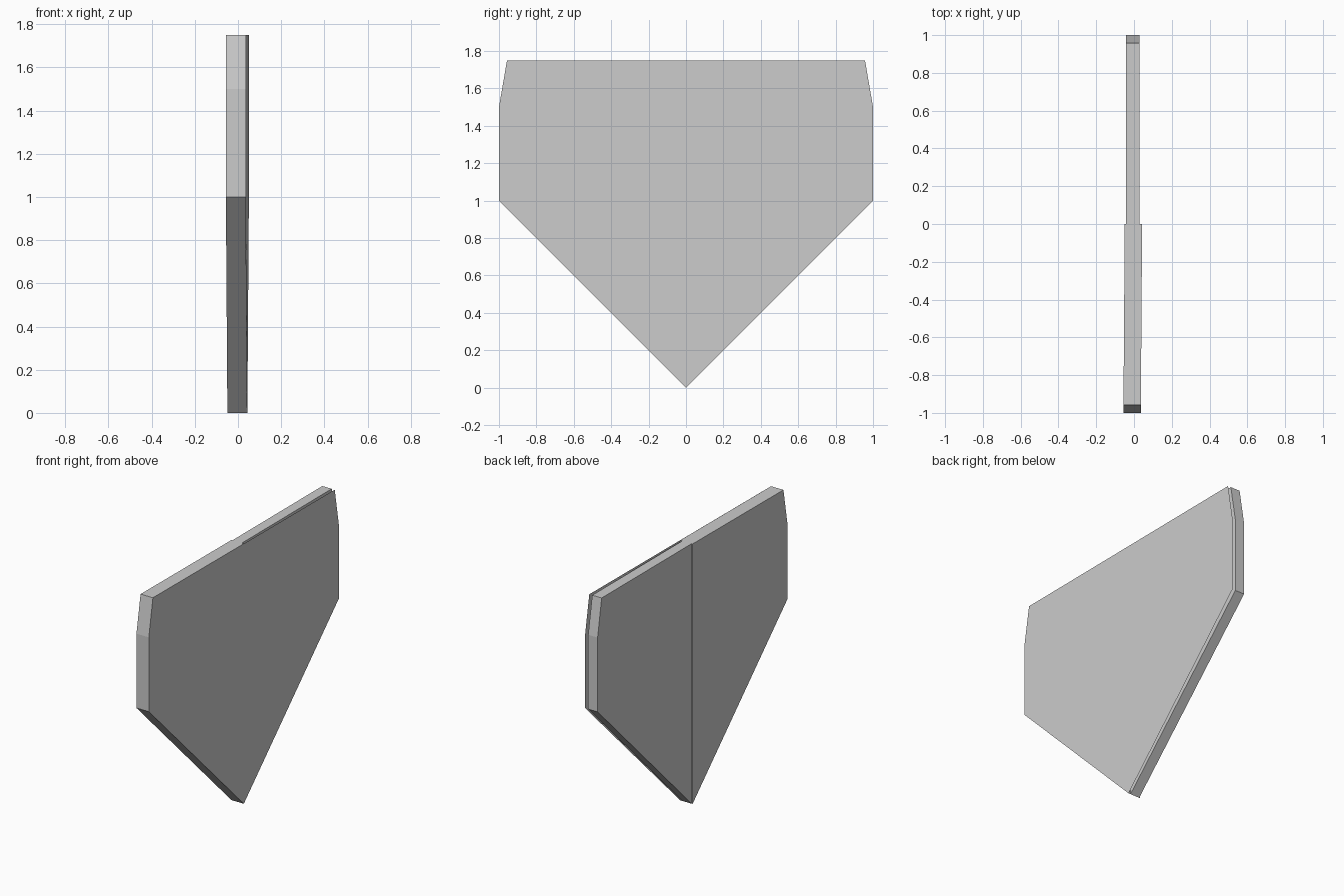
import bpy

if "Cube" in bpy.data.objects:
    bpy.data.objects.remove(bpy.data.objects["Cube"])

# Half outline of the plate as (distance from centre, height)
HALF = [(0, 0), (1, 1), (1, 1.5), (0.957, 1.75), (0, 1.75)]


def add_mesh(name, verts, faces):
    mesh = bpy.data.meshes.new(name)
    mesh.from_pydata(verts, [], faces)
    mesh.update()
    obj = bpy.data.objects.new(name, mesh)
    bpy.context.collection.objects.link(obj)
    return obj


def slab(name, side, back, front, slope):
    """Half plate; x leans by slope along y."""
    outline = [(side * y, z) for y, z in HALF]
    if side < 0:
        outline.reverse()
    n = len(outline)
    verts = [(x + slope * y, y, z) for x in (back, front) for y, z in outline]
    faces = [tuple(reversed(range(n))), tuple(range(n, 2 * n))]
    faces += [(i, (i + 1) % n, n + (i + 1) % n, n + i) for i in range(n)]
    return add_mesh(name, verts, faces)


# Thick half on the front side, leaning slightly
slab("thick_half", -1, -0.049, 0.043, 0.007)

# Thinner half on the back side, set in from both faces
slab("thin_half", 1, -0.042, 0.028, 0.0)

# Single thin facing sheet across both halves
full = HALF[:-1] + [(-y, z) for y, z in reversed(HALF[1:-1])]
add_mesh("facing_sheet", [(0.0435 + 0.007 * y, y, z) for y, z in full],
         [tuple(range(len(full)))])
